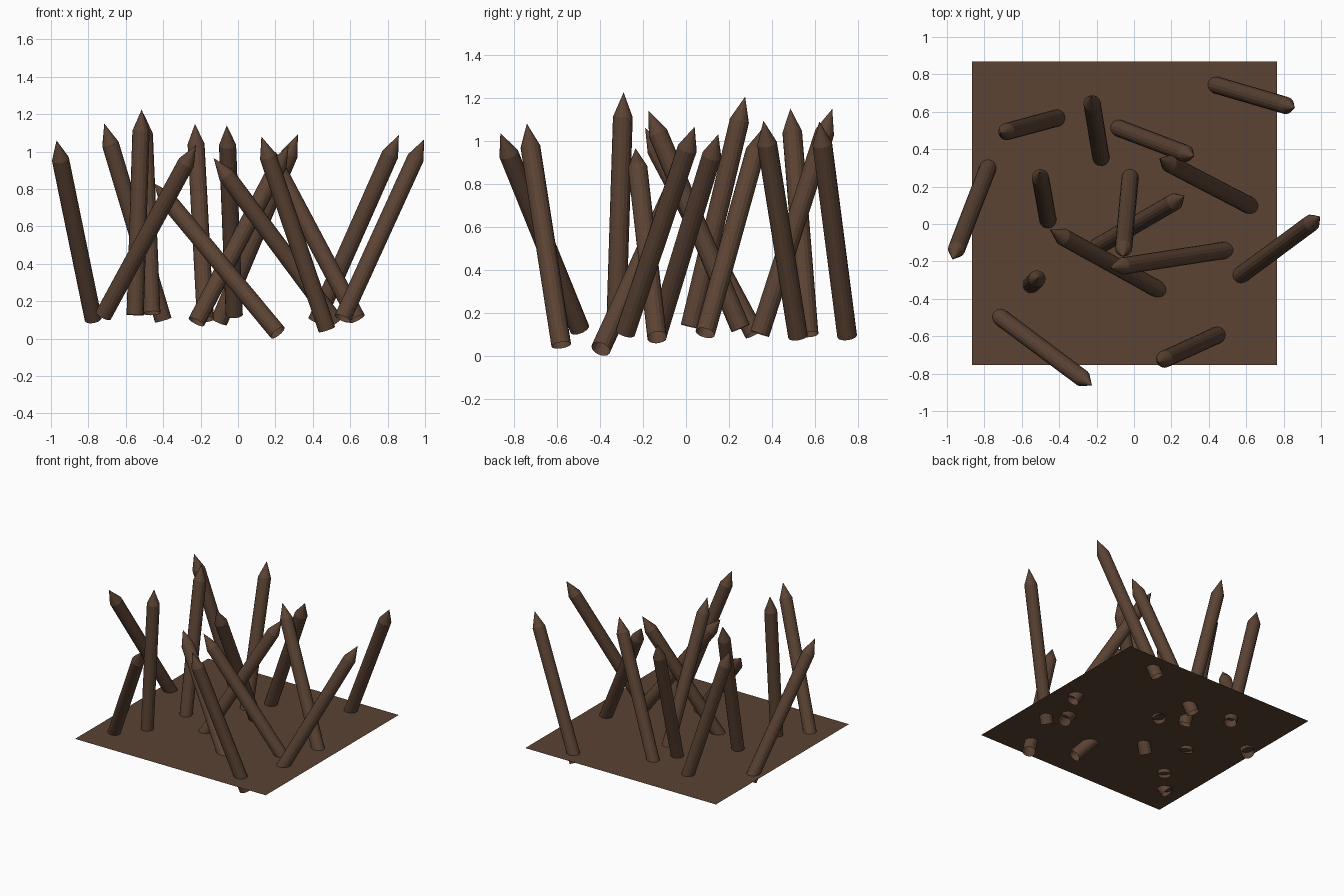
import bpy
from mathutils import Vector

if "Cube" in bpy.data.objects:
    bpy.data.objects.remove(bpy.data.objects["Cube"])

wood = bpy.data.materials.new("dark_wood")
wood.diffuse_color = (0.105, 0.056, 0.034, 1)
wood.use_nodes = True
wood.node_tree.nodes["Principled BSDF"].inputs["Base Color"].default_value = wood.diffuse_color

LENGTH, TIP, RADIUS, SIDES, GROUND_Z = 1.1, 0.115, 0.046, 16, 0.153

# Ground sheet: a single flat face the stakes pass through
bpy.ops.mesh.primitive_plane_add(size=1, location=(-0.05, 0.058, GROUND_Z))
ground = bpy.context.object
ground.name = "ground_sheet"
ground.scale = (1.63, 1.624, 1)
ground.data.materials.append(wood)


def stake(name, base, tip):
    """Open-bottomed round shaft with a sharpened point ending at tip."""
    base, tip = Vector(base), Vector(tip)
    axis = (tip - base).normalized()
    spin = axis.to_track_quat('Z', 'Y')
    shoulder = LENGTH - TIP
    foot = tip - axis * LENGTH
    parts = []
    for r2, depth, start in ((RADIUS, shoulder, 0), (0, TIP, shoulder)):
        bpy.ops.mesh.primitive_cone_add(
            vertices=SIDES, radius1=RADIUS, radius2=r2, depth=depth,
            end_fill_type='NOTHING', location=foot + axis * (start + depth / 2),
            rotation=spin.to_euler())
        parts.append(bpy.context.object)
    for p in parts:
        p.select_set(True)
    bpy.context.view_layer.objects.active = parts[0]
    bpy.ops.object.join()
    obj = bpy.context.object
    obj.name = name
    # Weld the shaft to its point
    bpy.ops.object.mode_set(mode='EDIT')
    bpy.ops.mesh.select_all(action='SELECT')
    bpy.ops.mesh.remove_doubles(threshold=0.0005)
    bpy.ops.object.mode_set(mode='OBJECT')
    obj.data.materials.append(wood)
    bpy.ops.object.shade_smooth_by_angle(angle=0.3)


# Foot and point of every stake
STAKES = [
    ((0.415, 0.75, 0.085), (0.86, 0.62, 1.09)),
    ((-0.40, 0.57, 0.10), (-0.715, 0.485, 1.15)),
    ((-0.175, 0.345, 0.11), (-0.23, 0.68, 1.148)),
    ((-0.10, 0.52, 0.095), (0.32, 0.36, 1.093)),
    ((0.645, 0.085, 0.09), (0.135, 0.35, 1.05)),
    ((-0.775, 0.315, 0.11), (-0.97, -0.19, 1.06)),
    ((-0.46, 0.02, 0.135), (-0.505, 0.275, 1.205)),
    ((-0.02, 0.255, 0.125), (-0.06, -0.175, 1.14)),
    ((-0.22, -0.135, 0.095), (0.27, 0.15, 1.03)),
    ((0.21, -0.395, 0.035), (-0.45, -0.03, 0.83)),
    ((0.52, -0.135, 0.09), (-0.13, -0.235, 0.965)),
    ((0.555, -0.285, 0.10), (0.995, 0.04, 1.065)),
    ((-0.55, -0.325, 0.125), (-0.515, -0.29, 1.225)),
    ((-0.725, -0.49, 0.115), (-0.225, -0.863, 1.035)),
    ((0.475, -0.58, 0.05), (0.125, -0.74, 1.08)),
]
for i, (b, t) in enumerate(STAKES, 1):
    bpy.ops.object.select_all(action='DESELECT')
    stake(f"stake_{i:02d}", b, t)
